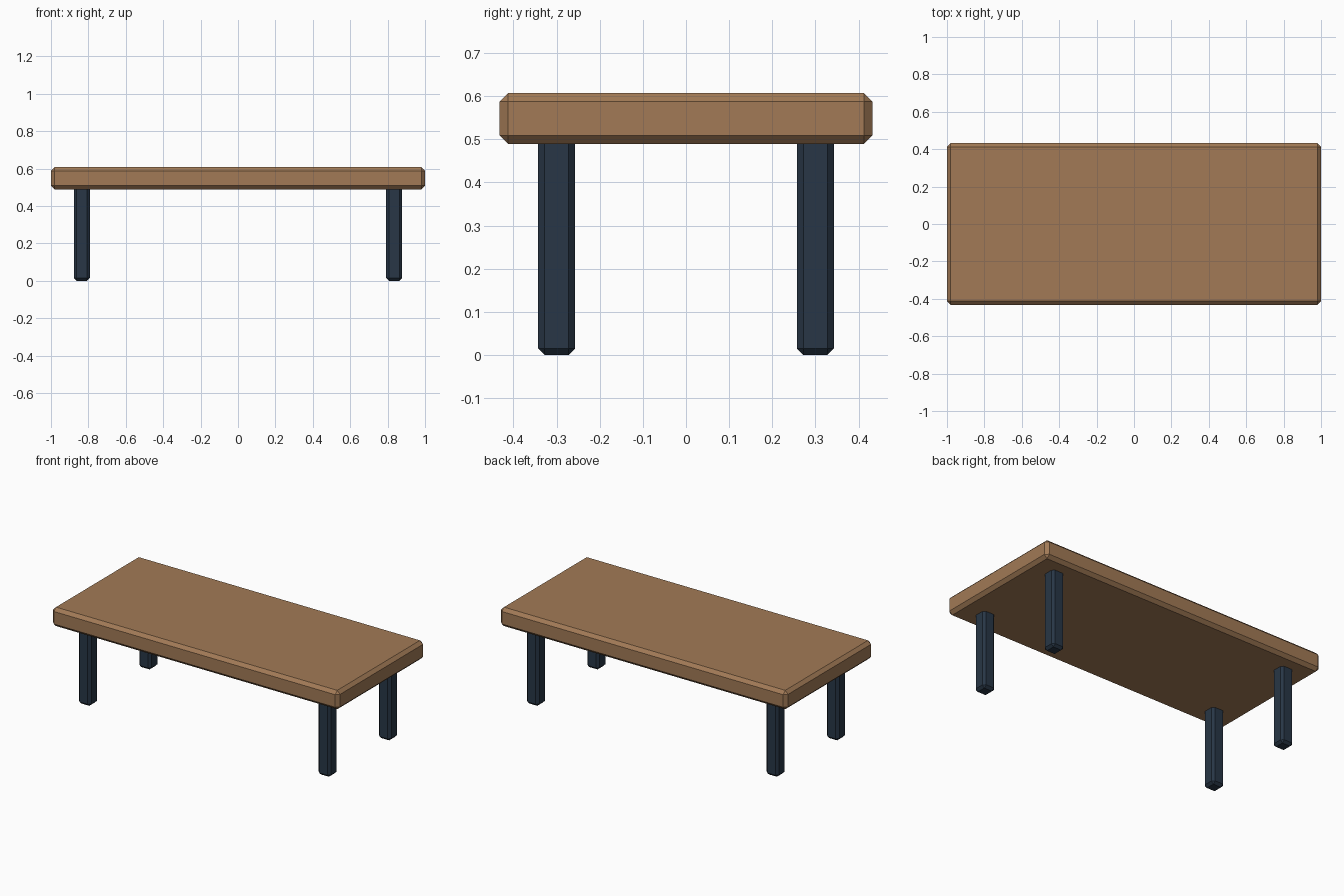
import bpy
import bmesh

if "Cube" in bpy.data.objects:
    bpy.data.objects.remove(bpy.data.objects["Cube"])


def material(name, color):
    mat = bpy.data.materials.new(name)
    mat.diffuse_color = (*color, 1)
    mat.use_nodes = True
    mat.node_tree.nodes["Principled BSDF"].inputs["Base Color"].default_value = mat.diffuse_color
    return mat


def chamfered_box(name, center, size, chamfer, mat):
    bm = bmesh.new()
    bmesh.ops.create_cube(bm, size=1)
    bmesh.ops.scale(bm, vec=size, verts=bm.verts)
    bmesh.ops.bevel(bm, geom=bm.edges[:], offset=chamfer, segments=1,
                    profile=0.5, affect='EDGES')
    mesh = bpy.data.meshes.new(name)
    bm.to_mesh(mesh)
    bm.free()
    mesh.materials.append(mat)
    obj = bpy.data.objects.new(name, mesh)
    obj.location = center
    bpy.context.collection.objects.link(obj)
    return obj


wood = material("wood", (0.36, 0.195, 0.093))
metal = material("dark_metal", (0.021, 0.037, 0.061))

# Table top
chamfered_box("table_top", (0, 0, 0.548), (2, 0.864, 0.119), 0.02, wood)

# Four legs, their upper ends sunk slightly into the top
LEG_HEIGHT = 0.51
for y, depth in ((-0.3, "front"), (0.3, "back")):
    for x, side in ((-0.835, "left"), (0.835, "right")):
        chamfered_box(f"{depth}_{side}_leg", (x, y, LEG_HEIGHT / 2),
                      (0.086, 0.086, LEG_HEIGHT), 0.015, metal)
